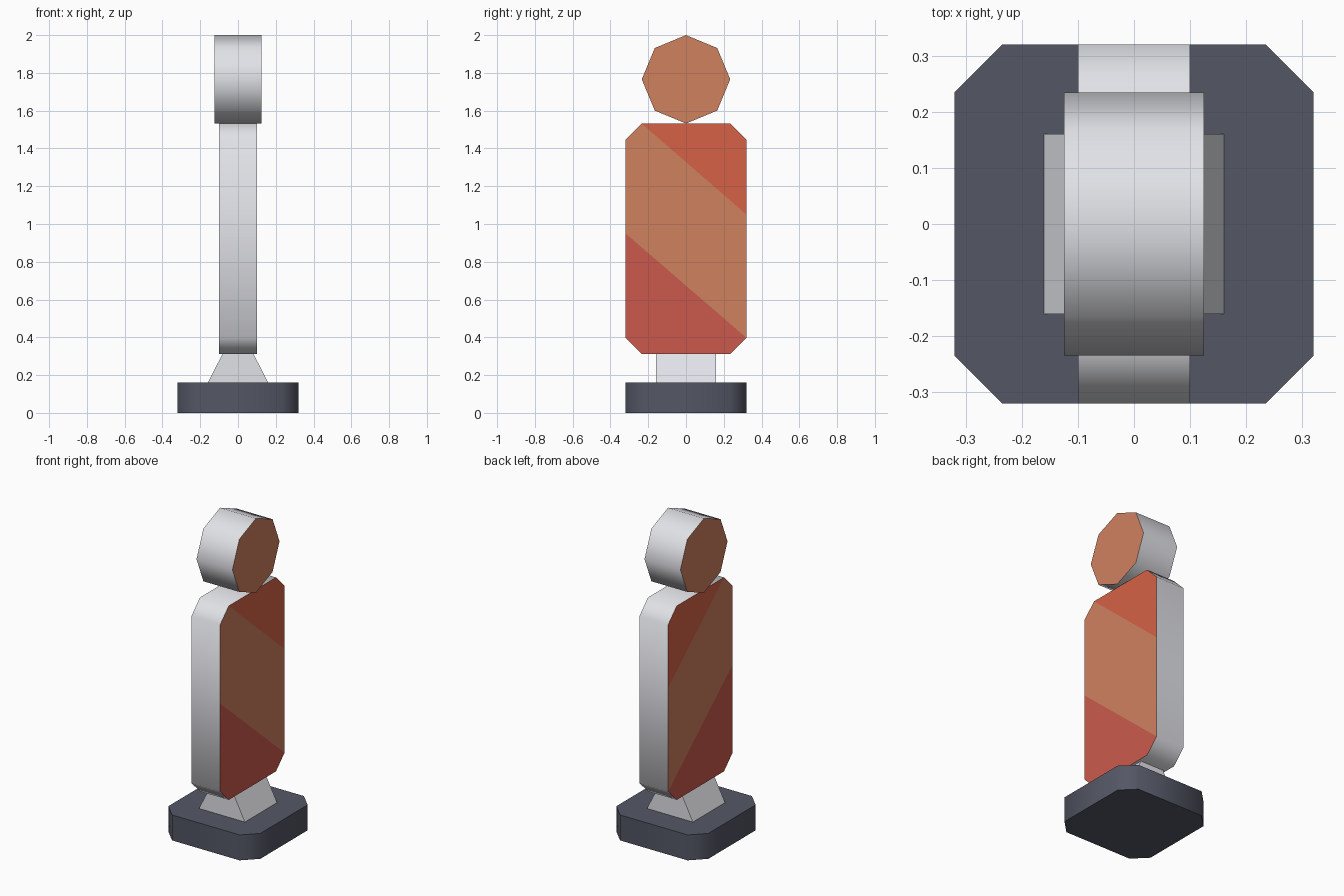
import bpy, bmesh, math
from mathutils import Vector

if "Cube" in bpy.data.objects:
    bpy.data.objects.remove(bpy.data.objects["Cube"])


def material(name, rgb):
    """Flat colour from sRGB bytes, stored as linear values."""
    lin = [(c / 255 / 12.92) if c < 11 else ((c / 255 + 0.055) / 1.055) ** 2.4 for c in rgb]
    m = bpy.data.materials.new(name)
    m.diffuse_color = (*lin, 1.0)
    m.use_nodes = True
    m.node_tree.nodes["Principled BSDF"].inputs["Base Color"].default_value = m.diffuse_color
    return m


GREY = material("light_grey", (230, 231, 236))
SLATE = material("dark_slate", (84, 87, 101))
TAN = material("tan", (207, 129, 95))
ORANGE = material("orange_red", (214, 98, 70))
RED = material("brick_red", (203, 90, 77))


def prism(profile, lo, hi, axis):
    """Extrude a 2D profile along x (profile y,z), y (x,z) or z (x,y)."""
    def place(p, t):
        return {"x": (t, p[0], p[1]), "y": (p[0], t, p[1]), "z": (p[0], p[1], t)}[axis]
    bm = bmesh.new()
    face = bm.faces.new([bm.verts.new(place(p, lo)) for p in profile])
    ext = bmesh.ops.extrude_face_region(bm, geom=[face], use_keep_orig=True)
    shift = Vector(place((0, 0), hi - lo))
    bmesh.ops.translate(bm, vec=shift,
                        verts=[g for g in ext["geom"] if isinstance(g, bmesh.types.BMVert)])
    bmesh.ops.recalc_face_normals(bm, faces=bm.faces)
    return bm


def finish(bm, name, mats):
    """Make the object; rims shade smooth, caps stay sharp."""
    me = bpy.data.meshes.new(name)
    bm.normal_update()
    for f in bm.faces:
        f.smooth = True
    bm.to_mesh(me)
    bm.free()
    for m in mats:
        me.materials.append(m)
    me.set_sharp_from_angle(angle=math.radians(50))
    ob = bpy.data.objects.new(name, me)
    bpy.context.collection.objects.link(ob)
    return ob


def chamfered(w, z0, z1, c):
    """Rectangle with cut corners."""
    return [(-w + c, z0), (w - c, z0), (w, z0 + c), (w, z1 - c),
            (w - c, z1), (-w + c, z1), (-w, z1 - c), (-w, z0 + c)]


# base slab with cut corners
finish(prism(chamfered(0.32, -0.32, 0.32, 0.085), 0, 0.16, "z"), "base", [SLATE])

# tapered neck between base and body
finish(prism([(-0.16, 0.16), (0.16, 0.16), (0.082, 0.312), (-0.082, 0.312)],
             -0.16, 0.16, "y"), "neck", [GREY])

# body panel: grey rim, both large sides cut into three diagonal bands
bm = prism(chamfered(0.32, 0.312, 1.532, 0.085), -0.1, 0.1, "x")
caps = [f for f in bm.faces if abs(f.normal.x) > 0.9]
bmesh.ops.split_edges(bm, edges=list({e for f in caps for e in f.edges}))
UPPER = ((-0.235, 1.532), (0.32, 1.05))
LOWER = ((-0.32, 0.95), (0.32, 0.397))


def above(line, y, z):
    (y0, z0), (y1, z1) = line
    return z > z0 + (y - y0) * (z1 - z0) / (y1 - y0)


for (y0, z0), (y1, z1) in (UPPER, LOWER):
    caps = [f for f in bm.faces if abs(f.normal.x) > 0.9]
    geom = list({g for f in caps for g in (*f.verts, *f.edges)}) + caps
    bmesh.ops.bisect_plane(bm, geom=geom, dist=1e-4, plane_co=(0, y0, z0),
                           plane_no=(0, z0 - z1, y1 - y0))
    bm.normal_update()
for f in bm.faces:
    if abs(f.normal.x) > 0.9:
        c = f.calc_center_median()
        f.material_index = 2 if above(UPPER, c.y, c.z) else 1 if above(LOWER, c.y, c.z) else 3
finish(bm, "body", [GREY, TAN, ORANGE, RED])

# octagonal lamp head with tan discs
ring = [(0.234 * math.sin(i * math.pi / 4), 1.766 + 0.234 * math.cos(i * math.pi / 4))
        for i in range(8)]
bm = prism(ring, -0.125, 0.125, "x")
for f in bm.faces:
    f.material_index = int(abs(f.normal.x) > 0.9)
finish(bm, "head", [GREY, TAN])
